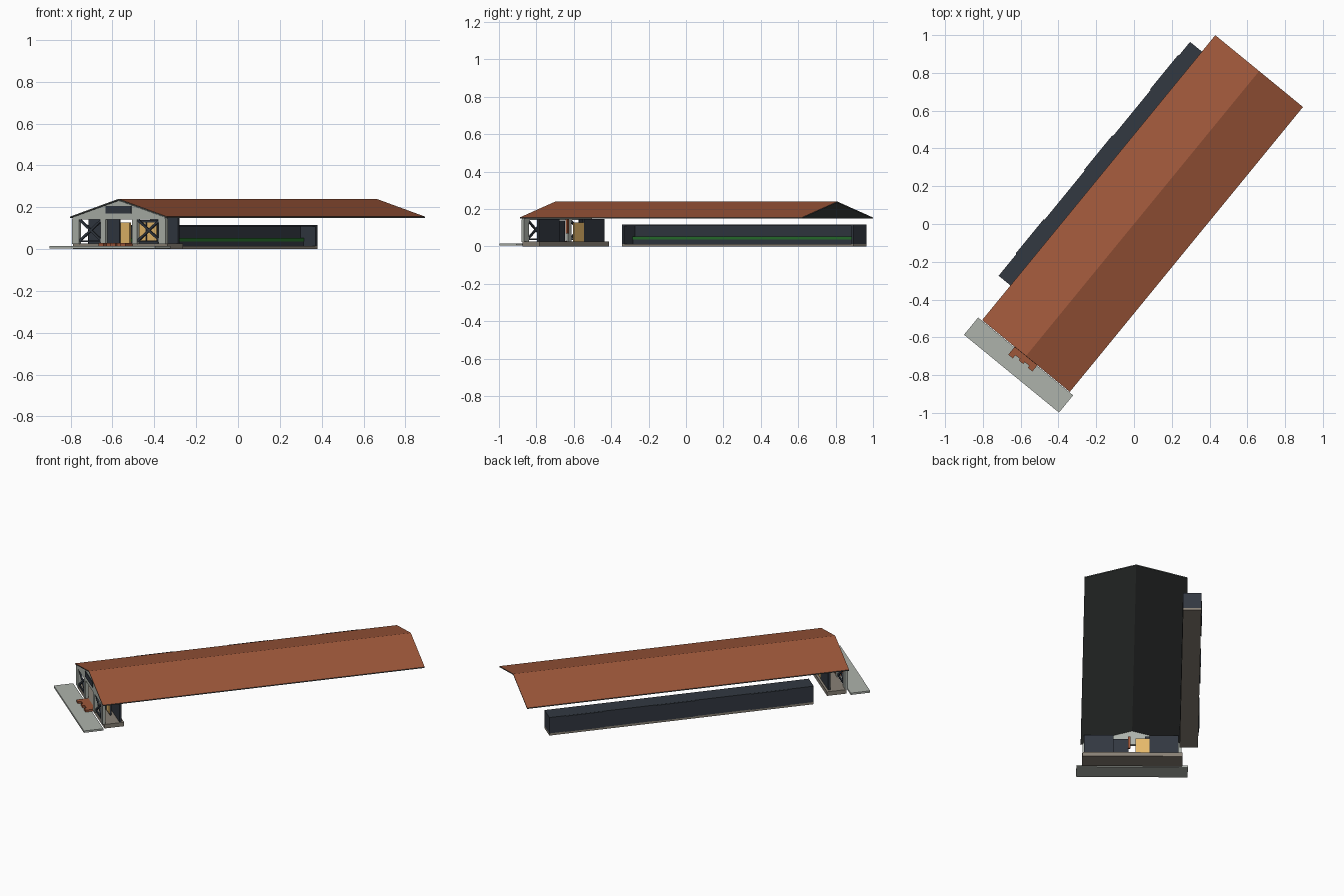
import bpy, bmesh, math
from mathutils import Matrix

if "Cube" in bpy.data.objects:
    bpy.data.objects.remove(bpy.data.objects["Cube"])

# The whole station is laid out on its own axes, then turned about z
TURN = Matrix.Rotation(math.radians(-39.3), 4, "Z")


def material(name, rgb):
    m = bpy.data.materials.new(name)
    m.use_nodes = True
    m.diffuse_color = (*rgb, 1)
    m.node_tree.nodes["Principled BSDF"].inputs["Base Color"].default_value = (*rgb, 1)
    return m


TILE = material("terracotta tile", (.34, .095, .042))
SOFFIT = material("grey soffit", (.085, .095, .09))
STONE = material("pale stone", (.42, .45, .41))
SLATE = material("slate blue", (.032, .04, .053))
EARTH = material("floor brown", (.25, .22, .18))
GREEN = material("bench green", (.02, .16, .025))
CREAM = material("warm cream", (.82, .5, .15))


def finish(name, bm, *mats):
    bmesh.ops.recalc_face_normals(bm, faces=bm.faces)
    me = bpy.data.meshes.new(name)
    bm.to_mesh(me)
    bm.free()
    for m in mats:
        me.materials.append(m)
    ob = bpy.data.objects.new(name, me)
    bpy.context.collection.objects.link(ob)
    ob.matrix_world = TURN
    return ob


def prism(name, profile, y0, y1, *mats):
    """Cross-section in (x, z) pulled along y."""
    bm = bmesh.new()
    face = bm.faces.new([bm.verts.new((x, y0, z)) for x, z in profile])
    out = bmesh.ops.extrude_face_region(bm, geom=[face])["geom"]
    for v in out:
        if isinstance(v, bmesh.types.BMVert):
            v.co.y = y1
    return finish(name, bm, *mats)


def box(name, mat, x0, x1, y0, y1, z0, z1):
    return prism(name, [(x0, z0), (x1, z0), (x1, z1), (x0, z1)], y0, y1, mat)


def bar(name, mat, a, b, width, y0, y1):
    """Slanted bar between two (x, z) points."""
    dx, dz = b[0] - a[0], b[1] - a[1]
    k = width / 2 / math.hypot(dx, dz)
    nx, nz = -dz * k, dx * k
    prism(name, [(a[0] + nx, a[1] + nz), (b[0] + nx, b[1] + nz),
                 (b[0] - nx, b[1] - nz), (a[0] - nx, a[1] - nz)], y0, y1, mat)


# Long gabled roof, tiled above and grey beneath
EAVE, RIDGE, THICK = .155, .24, .006
roof = prism("roof", [(-.3, EAVE), (0, RIDGE), (.3, EAVE), (.3, EAVE - THICK),
                      (0, RIDGE - THICK), (-.3, EAVE - THICK)],
             -.903, 1.046, TILE, SOFFIT)
for p in roof.data.polygons:
    p.material_index = 0 if p.normal.z > .3 else 1

# Ground slab and raised floor
box("front_slab", STONE, -.325, .325, -1.024, -.906, .004, .016)
box("porch_floor", EARTH, -.292, .292, -.89, -.772, 0, .026)

# Entrance steps of uneven planks
for i, reach in enumerate((.957, .935, .945, .932, .945)):
    x = -.077 + i * .031
    box(f"step_plank_{i + 1}", TILE, x, x + .031, -reach, -.885, .016, .029)

# Gable wall, tie beam and name board
F0, F1 = -.9, -.882
prism("front_gable", [(-.285, .148), (.285, .148), (.285, .152), (0, .232), (-.285, .152)],
      F0, F1, STONE)
box("tie_beam", STONE, -.285, .285, F0, F1, .142, .15)
box("blank_board", SLATE, -.078, .078, F0 - .004, F0, .17, .205)

# Front posts and cross-braced bays, mirrored
for side, s in (("right", -1), ("left", 1)):
    for name, a, b in (("outer_post", .247, .288), ("inner_post", .083, .112)):
        lo, hi = sorted((s * a, s * b))
        box(f"{side}_{name}", STONE, lo, hi, F0, F1, .024, .145)
    for n, (z0, z1) in enumerate(((.04, .14), (.14, .04))):
        bar(f"{side}_brace_{n + 1}", SLATE, (s * .112, z0), (s * .247, z1), .011, -.895, -.886)
    lo, hi = sorted((s * .112, s * .247))
    box(f"{side}_bay_rail", SLATE, lo, hi, -.895, -.886, .034, .042)

# Rear wall panels with lit door
box("rear_panel_right", SLATE, -.27, -.1, -.798, -.785, .026, .148)
box("rear_panel_left", SLATE, .11, .282, -.798, -.785, .026, .148)
box("lit_door", CREAM, -.1, -.018, -.796, -.787, .026, .128)
box("door_jamb", SLATE, -.1, -.074, -.802, -.797, .026, .148)

# Inner screen, dark behind and lit on its front
box("inner_screen", SLATE, .022, .18, -.825, -.817, .026, .14)
box("lit_window", CREAM, .05, .175, -.829, -.825, .035, .128)
box("window_mullion", SLATE, .109, .115, -.832, -.829, .035, .128)
box("red_hanging", TILE, .012, .024, -.812, -.8, .07, .148)

# Open-fronted shelter beside the roof
X0, X1, Y0, Y1, TOP = -.381, -.274, -.666, .934, .116
box("shelter_base", EARTH, X0, X1, Y0, Y1, 0, .014)
box("shelter_back", SLATE, X0, X0 + .014, Y0, Y1, .014, TOP)
box("shelter_top", SLATE, X0, X1, Y0, Y1, TOP - .008, TOP)
for name, y in (("front", Y0), ("rear", Y1 - .014)):
    box(f"shelter_{name}_end", SLATE, X0, X1, y, y + .014, .014, TOP)
box("shelter_bench", GREEN, X0 + .014, X0 + .036, Y0 + .014, Y1 - .014, .036, .052)
box("bench_base", SLATE, X0 + .014, X0 + .032, Y0 + .014, Y1 - .014, .014, .036)
for i, y in enumerate((-.4, .172, .723)):
    box(f"shelter_panel_{i + 1}", SLATE, X0 - .005, X0, y - .118, y + .118, .014, TOP - .001)
